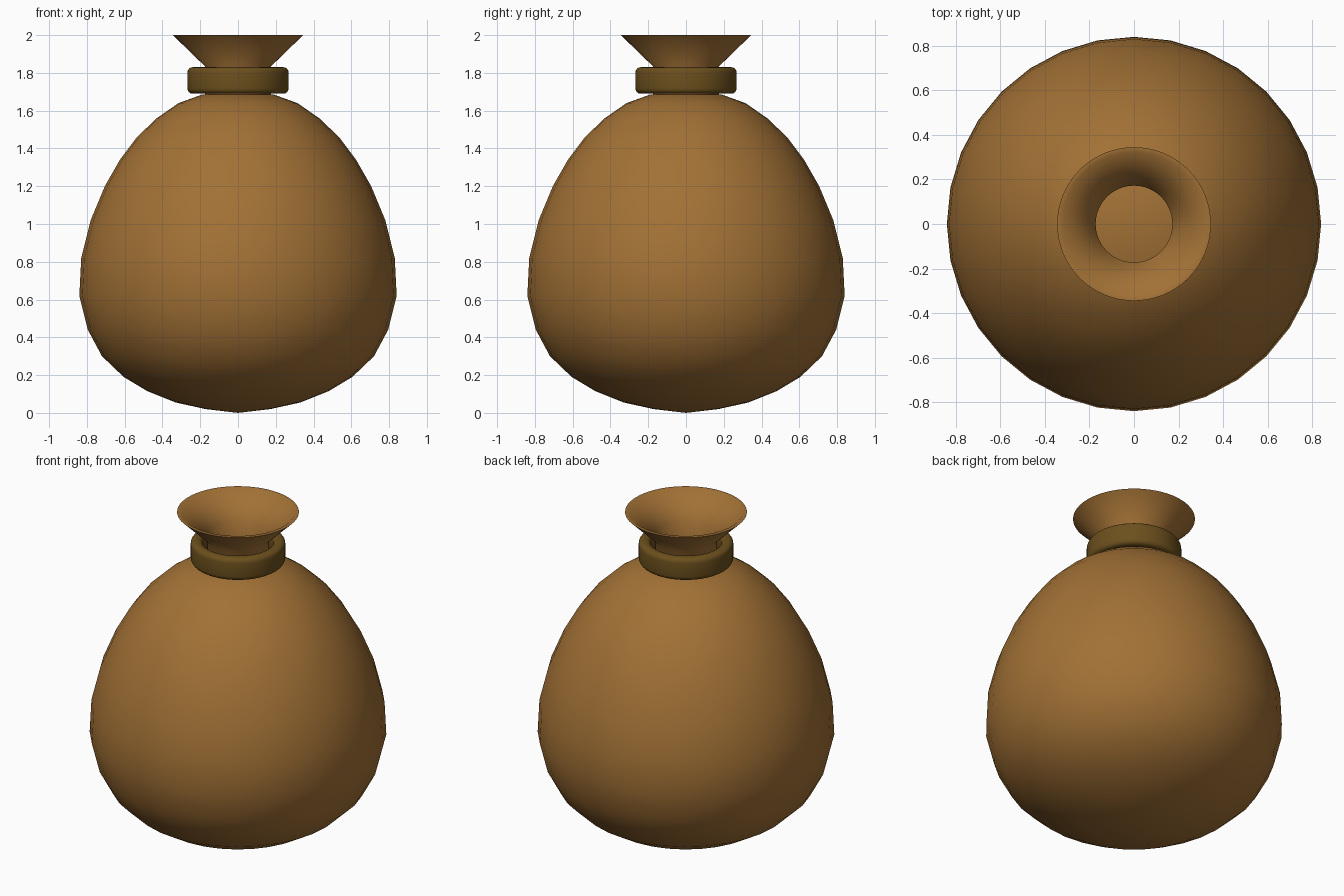
import bpy, bmesh, math

if "Cube" in bpy.data.objects:
    bpy.data.objects.remove(bpy.data.objects["Cube"])


def material(name, rgb):
    m = bpy.data.materials.new(name)
    m.diffuse_color = (*rgb, 1)
    m.use_nodes = True
    m.node_tree.nodes["Principled BSDF"].inputs["Base Color"].default_value = m.diffuse_color
    return m


def lathe(name, profile, mat, segments=32, closed=False, angle=40):
    """Spin an (r, z) profile around z; r = 0 makes a pole."""
    bm = bmesh.new()
    rings = []
    for r, z in profile:
        if r == 0:
            rings.append([bm.verts.new((0, 0, z))] * segments)
        else:
            rings.append([bm.verts.new((r * math.cos(2 * math.pi * i / segments),
                                        r * math.sin(2 * math.pi * i / segments), z))
                          for i in range(segments)])
    pairs = list(zip(rings, rings[1:]))
    if closed:
        pairs.append((rings[-1], rings[0]))
    for a, b in pairs:
        for i in range(segments):
            j = (i + 1) % segments
            bm.faces.new(dict.fromkeys((a[i], a[j], b[j], b[i])))
    bmesh.ops.recalc_face_normals(bm, faces=bm.faces)
    me = bpy.data.meshes.new(name)
    bm.to_mesh(me)
    bm.free()
    ob = bpy.data.objects.new(name, me)
    bpy.context.collection.objects.link(ob)
    me.materials.append(mat)
    bpy.ops.object.select_all(action='DESELECT')
    ob.select_set(True)
    bpy.context.view_layer.objects.active = ob
    bpy.ops.object.shade_smooth_by_angle(angle=math.radians(angle))
    return ob


cloth = material("cloth", (0.36, 0.165, 0.036))
cord = material("cord", (0.15, 0.08, 0.012))

# Bulging sack body
lathe("sack_body", [
    (0, 0.0), (0.17, 0.02), (0.33, 0.055), (0.48, 0.115), (0.605, 0.19),
    (0.72, 0.30), (0.795, 0.44), (0.84, 0.62), (0.83, 0.82), (0.78, 1.02),
    (0.705, 1.20), (0.625, 1.34), (0.535, 1.46), (0.43, 1.56),
    (0.315, 1.64), (0.19, 1.685), (0, 1.70)], cloth)

# Gathered neck flaring into an open mouth, with a thin rim
lathe("sack_mouth", [
    (0.175, 1.68), (0.175, 1.835), (0.345, 2.0), (0.322, 2.0),
    (0.172, 1.86), (0.172, 1.68)], cloth, 64, closed=True, angle=60)

# Rounded tie band around the neck
r0, r1, z0, z1, bevel = 0.20, 0.268, 1.69, 1.83, 0.028
band = []
for cx, cz, start in ((r1 - bevel, z0 + bevel, -90), (r1 - bevel, z1 - bevel, 0),
                      (r0 + bevel, z1 - bevel, 90), (r0 + bevel, z0 + bevel, 180)):
    for k in range(5):
        t = math.radians(start + 22.5 * k)
        band.append((cx + bevel * math.cos(t), cz + bevel * math.sin(t)))
lathe("tie_band", band, cord, 64, closed=True)
